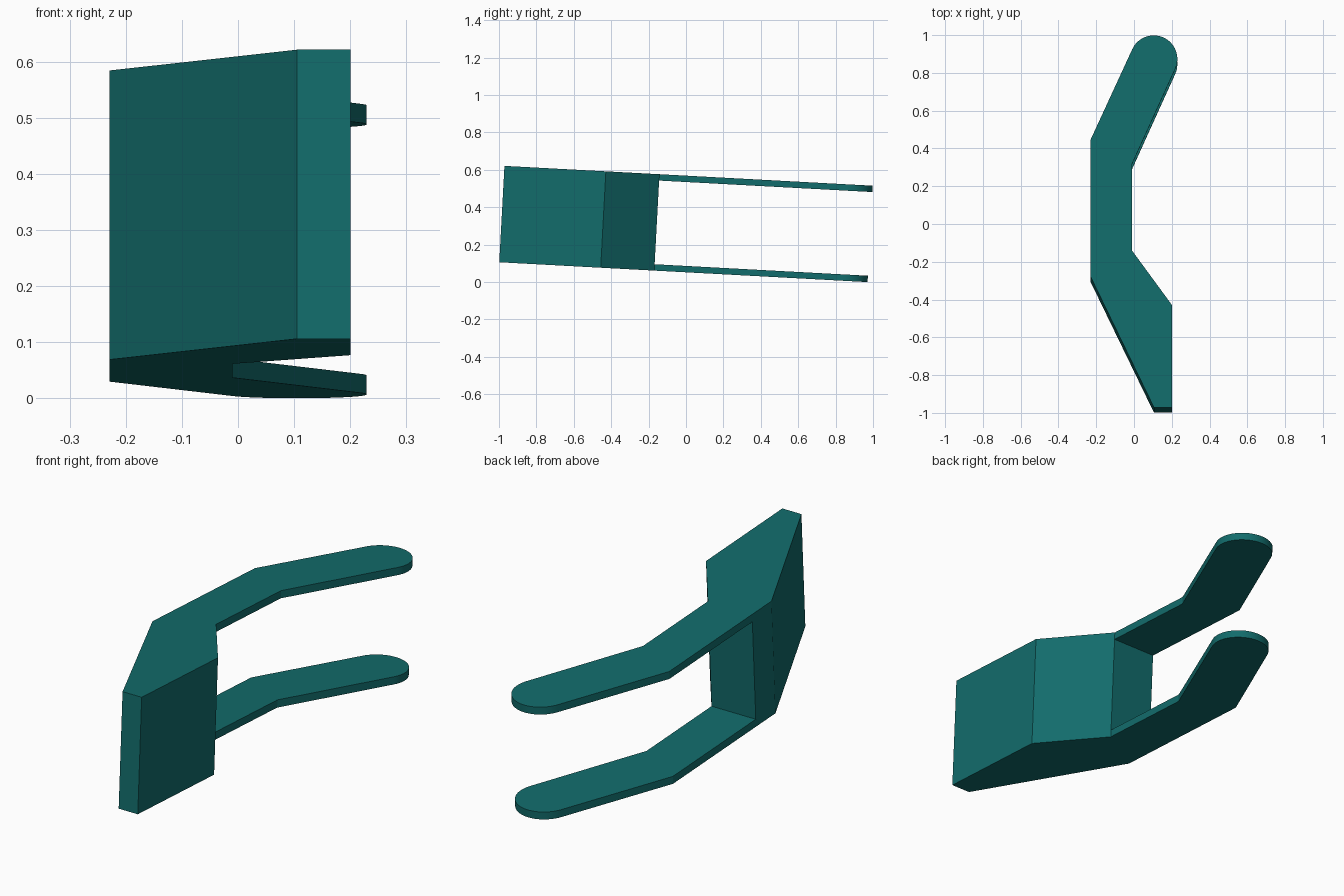
import bpy
import bmesh
from math import radians, sin, cos
from mathutils import Matrix

cube = bpy.data.objects.get("Cube")
if cube:
    bpy.data.objects.remove(cube, do_unlink=True)

HEIGHT = 0.516      # full depth of the bracket
PLATE = 0.034       # thickness of each arm
SLOT_Y = -0.17      # where the solid block ends and the arms begin
TILT = radians(-3.08)

teal = bpy.data.materials.new("teal")
teal.use_nodes = True
colour = (0.006, 0.15, 0.148, 1)
teal.diffuse_color = colour
teal.node_tree.nodes["Principled BSDF"].inputs["Base Color"].default_value = colour


def prism(name, outline, z0, z1):
    """Extrude a plan outline between two heights."""
    bm = bmesh.new()
    base = bm.faces.new([bm.verts.new((x, y, z0)) for x, y in outline])
    top = bmesh.ops.extrude_face_region(bm, geom=[base])["geom"]
    moved = [v for v in top if isinstance(v, bmesh.types.BMVert)]
    bmesh.ops.translate(bm, verts=moved, vec=(0, 0, z1 - z0))
    bmesh.ops.recalc_face_normals(bm, faces=bm.faces)
    mesh = bpy.data.meshes.new(name)
    bm.to_mesh(mesh)
    bm.free()
    mesh.materials.append(teal)
    obj = bpy.data.objects.new(name, mesh)
    bpy.context.collection.objects.link(obj)
    return obj


# Plan outline: wedge-shaped block, bent arm and round tip
tip_x, tip_y, tip_r, steps = 0.104, 0.847, 0.125, 32
tip = []
for i in range(steps + 1):
    a = radians(-24.7 + 180 * i / steps)
    tip.append((tip_x + tip_r * cos(a), tip_y + tip_r * sin(a)))
outline = [(0.105, -1.0), (0.2, -1.0), (0.2, -0.457), (-0.01, SLOT_Y), (-0.01, 0.292)]
outline += tip + [(-0.23, 0.42), (-0.23, -0.308)]
bracket = prism("forked_bracket", outline, 0, HEIGHT)

# Slot that parts the two arms
slot = prism("slot_cutter", [(-0.5, SLOT_Y), (0.5, SLOT_Y), (0.5, 1.5), (-0.5, 1.5)],
             PLATE, HEIGHT - PLATE)
slot.hide_render = True
cut = bracket.modifiers.new("slot", "BOOLEAN")
cut.operation = "DIFFERENCE"
cut.solver = "EXACT"
cut.object = slot
bpy.context.view_layer.update()
depsgraph = bpy.context.evaluated_depsgraph_get()
mesh = bpy.data.meshes.new_from_object(bracket.evaluated_get(depsgraph))
bracket.modifiers.clear()
bracket.data = mesh
bpy.data.objects.remove(slot, do_unlink=True)

# Tilt, then centre and stand on the ground
mesh.transform(Matrix.Rotation(TILT, 4, "X"))
lows = [min(v.co[k] for v in mesh.vertices) for k in range(3)]
highs = [max(v.co[k] for v in mesh.vertices) for k in range(3)]
mesh.transform(Matrix.Translation((-(lows[0] + highs[0]) / 2, -(lows[1] + highs[1]) / 2, -lows[2])))

bpy.ops.object.select_all(action="DESELECT")
bpy.context.view_layer.objects.active = bracket
bracket.select_set(True)
bpy.ops.object.shade_smooth_by_angle(angle=radians(20))
